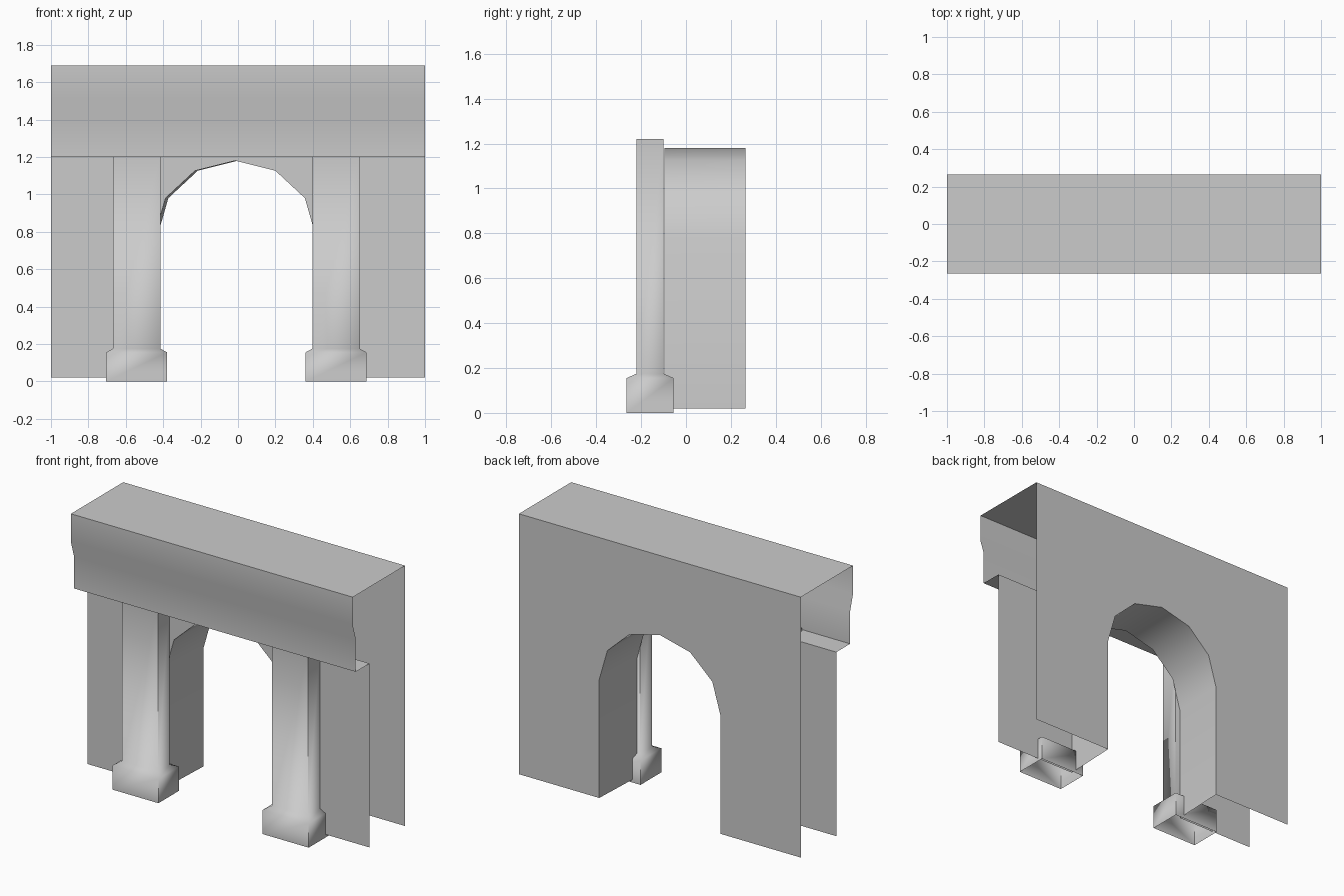
import bpy, math

cube = bpy.data.objects.get("Cube")
if cube:
    bpy.data.objects.remove(cube, do_unlink=True)

stone = bpy.data.materials.new("grey_stone")
stone.use_nodes = True
GREY = (0.6, 0.6, 0.6, 1)
stone.diffuse_color = GREY
stone.node_tree.nodes["Principled BSDF"].inputs["Base Color"].default_value = GREY

BACK, WALL, BOTTOM, SOFFIT, TOP = 0.265, -0.095, 0.02, 1.2, 1.69


def make(name, verts, faces, smooth_angle=None):
    mesh = bpy.data.meshes.new(name)
    mesh.from_pydata(verts, [], faces)
    mesh.materials.append(stone)
    obj = bpy.data.objects.new(name, mesh)
    bpy.context.collection.objects.link(obj)
    if smooth_angle:
        bpy.ops.object.select_all(action='DESELECT')
        obj.select_set(True)
        bpy.context.view_layer.objects.active = obj
        bpy.ops.object.shade_smooth_by_angle(angle=math.radians(smooth_angle))
    return obj


def bridge(ring_a, ring_b, closed=False):
    """Quads between two rows of points, returned as vertices and faces."""
    n = len(ring_a)
    count = n if closed else n - 1
    faces = [(i, (i + 1) % n, n + (i + 1) % n, n + i) for i in range(count)]
    return ring_a + ring_b, faces


def opening(cx, y):
    """Six-sided arch on straight jambs, from right foot to left foot."""
    arch = [(cx + 0.43 * math.cos(math.radians(a)), y,
             0.78 + 0.4 * math.sin(math.radians(a))) for a in range(0, 181, 30)]
    return [(cx + 0.43, y, BOTTOM)] + arch + [(cx - 0.43, y, BOTTOM)]


def wall(name, hole, y, top, front):
    verts = [(-1, y, BOTTOM), (-1, y, top), (1, y, top), (1, y, BOTTOM)] + hole
    order = list(range(len(verts)))
    make(name, verts, [order[::-1] if front is False else order]).data.update()


# Walls and the passage between them
front_hole = opening(-0.015, WALL)
back_hole = opening(0.0, BACK)
wall("front_wall", front_hole, WALL, SOFFIT, False)
wall("back_wall", back_hole, BACK, TOP, True)
make("arch_passage", *bridge(front_hole, back_hole), smooth_angle=40)
for name, front in (("front_wall", True), ("back_wall", False)):
    mesh = bpy.data.objects[name].data
    if (mesh.polygons[0].normal.y < 0) != front:
        mesh.flip_normals()

# Overhanging header, open at both ends
profile = [(BACK, TOP), (-0.265, TOP), (-0.265, 1.51), (-0.235, 1.41),
           (-0.235, SOFFIT), (WALL, SOFFIT)]
make("header", *bridge([(-1, y, z) for y, z in profile],
                       [(1, y, z) for y, z in profile]), smooth_angle=40)


# Square columns with chamfered bases
def column(name, cx):
    rings = [(0.163, 0.105, 0), (0.163, 0.105, 0.155),
             (0.127, 0.06, 0.175), (0.127, 0.06, 1.22)]
    verts, faces = [], []
    for hx, hy, z in rings:
        verts += [(cx + sx * hx, -0.16 + sy * hy, z)
                  for sx, sy in ((-1, -1), (1, -1), (1, 1), (-1, 1))]
    for r in range(len(rings) - 1):
        for i in range(4):
            j = (i + 1) % 4
            faces.append((4 * r + i, 4 * r + j, 4 * r + 4 + j, 4 * r + 4 + i))
    make(name, verts, faces, smooth_angle=70)


for side, sign in (("left", 1), ("right", -1)):
    column(side + "_column", -0.009 + sign * 0.533)
